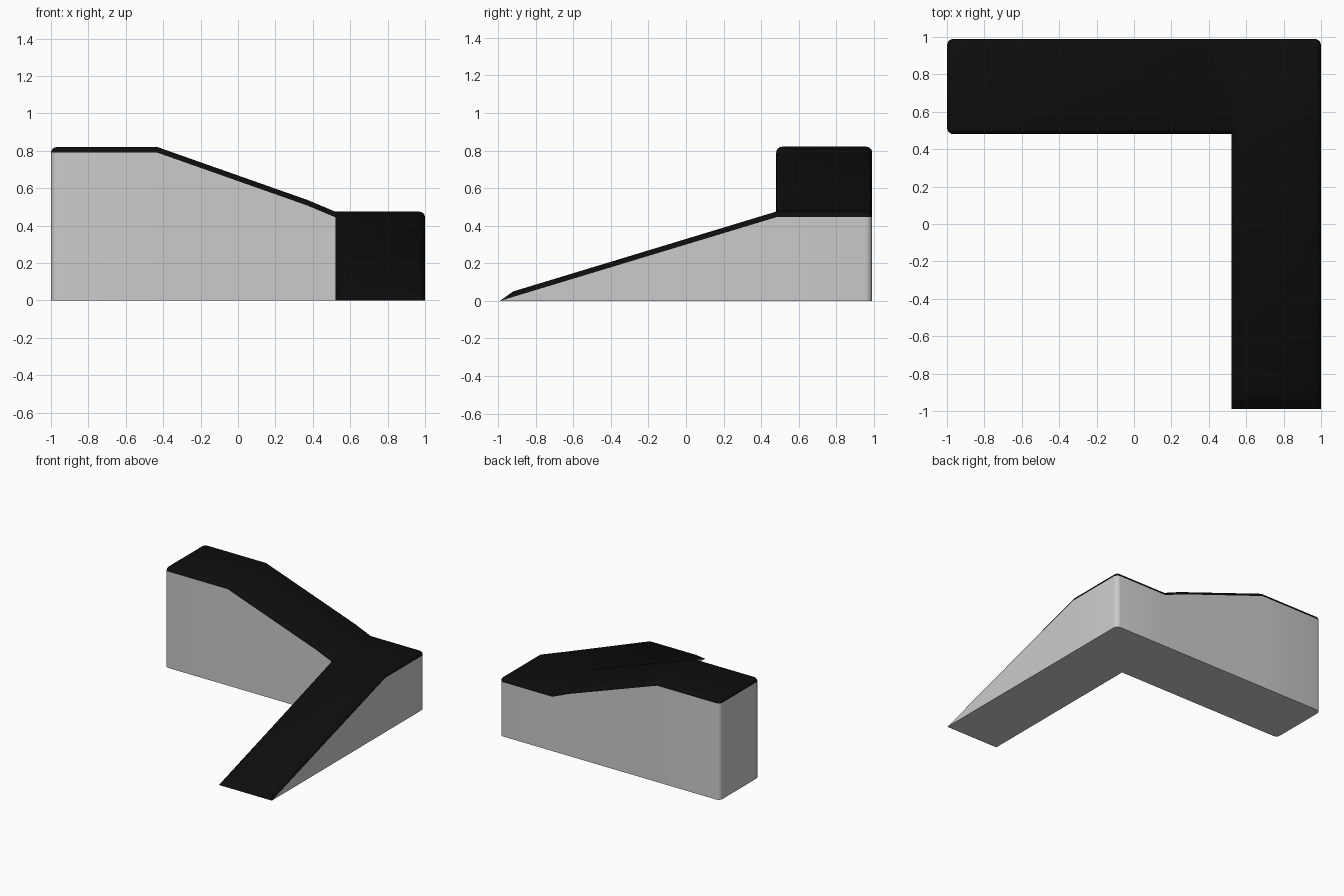
import bpy, bmesh, math
from mathutils import Vector

if "Cube" in bpy.data.objects:
    bpy.data.objects.remove(bpy.data.objects["Cube"])

DECK = 0.03      # thickness and edge radius of the dark deck
CORNER = 0.035   # radius of the outer vertical corners
X_PROFILE = [(-1, 0.82), (-0.43, 0.82), (0.37, 0.538), (0.52, 0.475), (1, 0.475)]
Y_PROFILE = [(-0.99, 0.03), (0.48, 0.475), (1, 0.475)]


def sample(profile, t):
    t = min(max(t, profile[0][0]), profile[-1][0])
    for (a, za), (b, zb) in zip(profile, profile[1:]):
        if t <= b:
            return za + (zb - za) * (t - a) / (b - a)
    return profile[-1][1]


def height(x, y):
    return sample(X_PROFILE, x) + sample(Y_PROFILE, y) - 0.475


def outline(inset):
    """L-shaped plan, with three rounded outer corners."""
    x0, x1, xi = -1 + inset, 1 - inset, 0.52 + inset
    y0, y1, yi = -0.99 + inset * 7 / 3, 0.99 - inset, 0.48 + inset
    r = CORNER - inset

    def arc(cx, cy, start):
        return [(cx + r * math.cos(math.radians(start + 22.5 * k)),
                 cy + r * math.sin(math.radians(start + 22.5 * k))) for k in range(5)]

    return ([(xi, y0), (x1, y0)] + arc(x1 - r, y1 - r, 0)
            + arc(x0 + r, y1 - r, 90) + arc(x0 + r, yi + r, 180) + [(xi, yi)])


def loft(bm, levels):
    rings = [[bm.verts.new((x, y, z)) for x, y in outline(i)] for i, z in levels]
    n = len(rings[0])
    for a, b in zip(rings, rings[1:]):
        for k in range(n):
            j = (k + 1) % n
            bm.faces.new((a[k], a[j], b[j], b[k]))
    return rings


def cut_at_kinks(bm):
    for axis, values in ((0, (-0.43, 0.37, 0.52)), (1, (0.48,))):
        for v in values:
            co, no = Vector(), Vector()
            co[axis], no[axis] = v, 1
            bmesh.ops.bisect_plane(bm, geom=bm.verts[:] + bm.edges[:] + bm.faces[:],
                                   plane_co=co, plane_no=no, dist=1e-5)


def finish(bm, name):
    bmesh.ops.remove_doubles(bm, verts=bm.verts[:], dist=1e-4)
    bmesh.ops.recalc_face_normals(bm, faces=bm.faces[:])
    mesh = bpy.data.meshes.new(name)
    bm.to_mesh(mesh)
    bm.free()
    obj = bpy.data.objects.new(name, mesh)
    bpy.context.collection.objects.link(obj)
    bpy.ops.object.select_all(action='DESELECT')
    obj.select_set(True)
    bpy.context.view_layer.objects.active = obj
    bpy.ops.object.shade_smooth_by_angle(angle=math.radians(32))
    return obj


# Grey body: walls following the slopes, closed underneath
bm = bmesh.new()
loft(bm, [(0, -1), (0, 0)])
cut_at_kinks(bm)
base = [e for e in bm.edges if all(v.co.z < -0.5 for v in e.verts)]
bmesh.ops.contextual_create(bm, geom=base)
for v in bm.verts:
    v.co.z = 0 if v.co.z < -0.5 else height(v.co.x, v.co.y) - DECK
finish(bm, "ramp_body")

# Dark deck: rounded rim and top surface, draped over the slopes
bm = bmesh.new()
steps = [math.radians(22.5 * k) for k in range(5)]
rings = loft(bm, [(DECK * (1 - math.cos(a)), DECK * math.sin(a)) for a in steps])
bm.faces.new(rings[-1])
cut_at_kinks(bm)
for v in bm.verts:
    x, y, z = v.co
    # the front lip tapers straight to the floor
    v.co.z = min(height(x, y) - DECK + z, (y + 0.99) * 0.715)
deck = finish(bm, "ramp_deck")
black = bpy.data.materials.new("black_deck")
black.diffuse_color = (0.004, 0.004, 0.004, 1)
black.use_nodes = True
black.node_tree.nodes["Principled BSDF"].inputs["Base Color"].default_value = black.diffuse_color
deck.data.materials.append(black)
